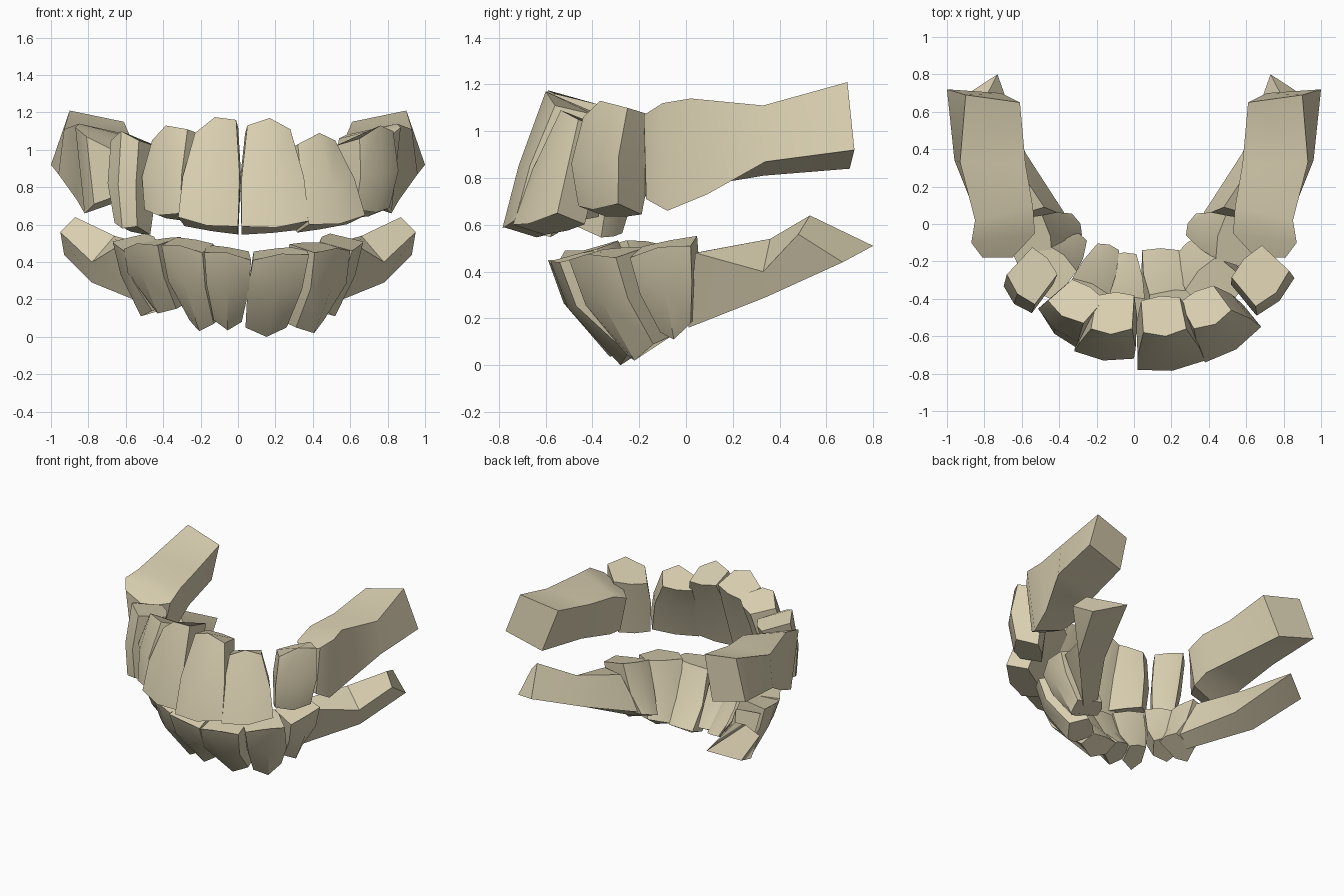
import bpy, bmesh
from mathutils import Vector

if "Cube" in bpy.data.objects:
    bpy.data.objects.remove(bpy.data.objects["Cube"])

ivory = bpy.data.materials.new("ivory")
ivory.diffuse_color = (0.70, 0.63, 0.44, 1)
ivory.use_nodes = True
ivory.node_tree.nodes["Principled BSDF"].inputs["Base Color"].default_value = ivory.diffuse_color


def loft(name, rings, flip=False):
    """Closed solid through matching rings of points."""
    bm = bmesh.new()
    sx = -1 if flip else 1
    vs = [[bm.verts.new((p[0] * sx, p[1], p[2])) for p in r] for r in rings]
    n = len(rings[0])
    for lo, hi in zip(vs, vs[1:]):
        for i in range(n):
            j = (i + 1) % n
            bm.faces.new((lo[i], lo[j], hi[j], hi[i]))
    bm.faces.new(vs[0][::-1])
    bm.faces.new(vs[-1])
    bmesh.ops.recalc_face_normals(bm, faces=bm.faces)
    me = bpy.data.meshes.new(name)
    bm.to_mesh(me)
    bm.free()
    me.materials.append(ivory)
    ob = bpy.data.objects.new(name, me)
    bpy.context.collection.objects.link(ob)
    bpy.ops.object.select_all(action='DESELECT')
    ob.select_set(True)
    bpy.context.view_layer.objects.active = ob
    bpy.ops.object.shade_smooth_by_angle(angle=0.6)
    return ob


def tooth(name, a, b, c, d, tip_depth, root_depth, bulge=0.03, flip=False):
    """Tooth from its outer tip edge a-b and outer root edge c-d."""
    a, b, c, d = map(Vector, (a, b, c, d))
    along = (b - a).to_2d().normalized()
    inward = Vector((-along.y, along.x, 0))
    up = 1 if c.z > a.z else -1          # direction from tip to root

    def ring(l, r, depth, out, zmid, zin):
        m = (l + r) / 2 - inward * out + Vector((0, 0, zmid * up))
        back = inward * depth + Vector((0, 0, zin * up))
        q = (r - l) * 0.05               # inner side is a little narrower
        return [l, m, r, r + back - q, (l + r) / 2 + back * 1.1, l + back + q]

    l, r = a.lerp(c, 0.48), b.lerp(d, 0.48)
    w = (r - l) * 0.06
    belly_depth = (tip_depth + root_depth) / 2 + bulge
    rings = [ring(a, b, tip_depth, 0.03, -0.02, -0.045),
             ring(l - w - inward * bulge, r + w - inward * bulge,
                  belly_depth, 0.03, 0, 0),
             ring(c, d, root_depth, 0.03, 0.05, -0.04)]
    return loft(name, rings, flip)


# Upper front teeth
tooth("upper_incisor_left", (-.32, -.68, .64), (0, -.72, .59),
      (-.23, -.56, 1.09), (-.01, -.56, 1.16), .14, .18, .02)
tooth("upper_incisor_right", (.02, -.78, .59), (.38, -.73, .62),
      (.05, -.58, 1.13), (.28, -.56, 1.11), .14, .17, .02)
tooth("upper_lateral_left", (-.50, -.47, .68), (-.31, -.66, .66),
      (-.46, -.41, 1.05), (-.27, -.53, 1.11), .15, .17)
tooth("upper_lateral_right", (.38, -.74, .60), (.68, -.55, .65),
      (.32, -.56, 1.03), (.52, -.46, 1.05), .15, .16, .01)
tooth("upper_canine_left", (-.66, -.36, .61), (-.54, -.46, .59),
      (-.68, -.27, 1.05), (-.53, -.43, 1.05), .12, .2)
tooth("upper_canine_right", (.63, -.46, .68), (.81, -.29, .69),
      (.65, -.44, 1.06), (.83, -.25, 1.10), .15, .2, .04)

# Lower front teeth, leaning outwards
tooth("lower_incisor_left", (-.18, -.56, .45), (.07, -.56, .41),
      (-.13, -.30, .09), (.02, -.29, .08), .16, .13, .06)
tooth("lower_incisor_right", (.08, -.56, .41), (.38, -.54, .44),
      (.04, -.25, .05), (.26, -.25, .05), .18, .11, .07)
tooth("lower_lateral_left", (-.41, -.44, .49), (-.19, -.54, .45),
      (-.26, -.23, .09), (-.13, -.27, .07), .17, .14, .06)
tooth("lower_lateral_right", (.41, -.50, .45), (.60, -.30, .46),
      (.31, -.26, .05), (.46, -.14, .09), .2, .13, .05)
tooth("lower_canine_left", (-.61, -.25, .47), (-.43, -.41, .49),
      (-.49, -.09, .20), (-.33, -.19, .15), .2, .13, .04)

# Back teeth, the same on both sides; the upper premolar blends into the molar
upper_molar = [
    [(.81, -.18, 1.07), (.65, -.18, .99), (.66, -.18, .75), (.77, -.17, .71)],
    [(.87, -.10, 1.12), (.53, -.05, 1.0), (.59, -.06, .74), (.82, -.08, .66)],
    [(.85, .02, 1.14), (.54, .09, 1.06), (.57, .09, .77), (.86, .09, .73)],
    [(.93, .33, 1.11), (.58, .32, 1.08), (.64, .33, .81), (.96, .34, .87)],
    [(.90, .69, 1.21), (.61, .65, 1.15), (.71, .70, .84), (1.0, .72, .92)]]
lower_molar = [
    [(.65, .04, .48), (.48, .09, .49), (.36, .04, .22), (.46, .01, .16)],
    [(.78, .33, .40), (.66, .36, .54), (.58, .38, .33), (.78, .34, .29)],
    [(.95, .48, .56), (.87, .53, .64), (.73, .80, .51), (.93, .67, .44)]]
for side, flip in (("left", True), ("right", False)):
    loft("upper_molar_" + side, upper_molar, flip)
    loft("lower_molar_" + side, lower_molar, flip)
    tooth("lower_premolar_" + side, (.61, -.24, .46), (.67, .02, .51),
          (.46, -.11, .14), (.52, .02, .18), .18, .19, .03, flip)
